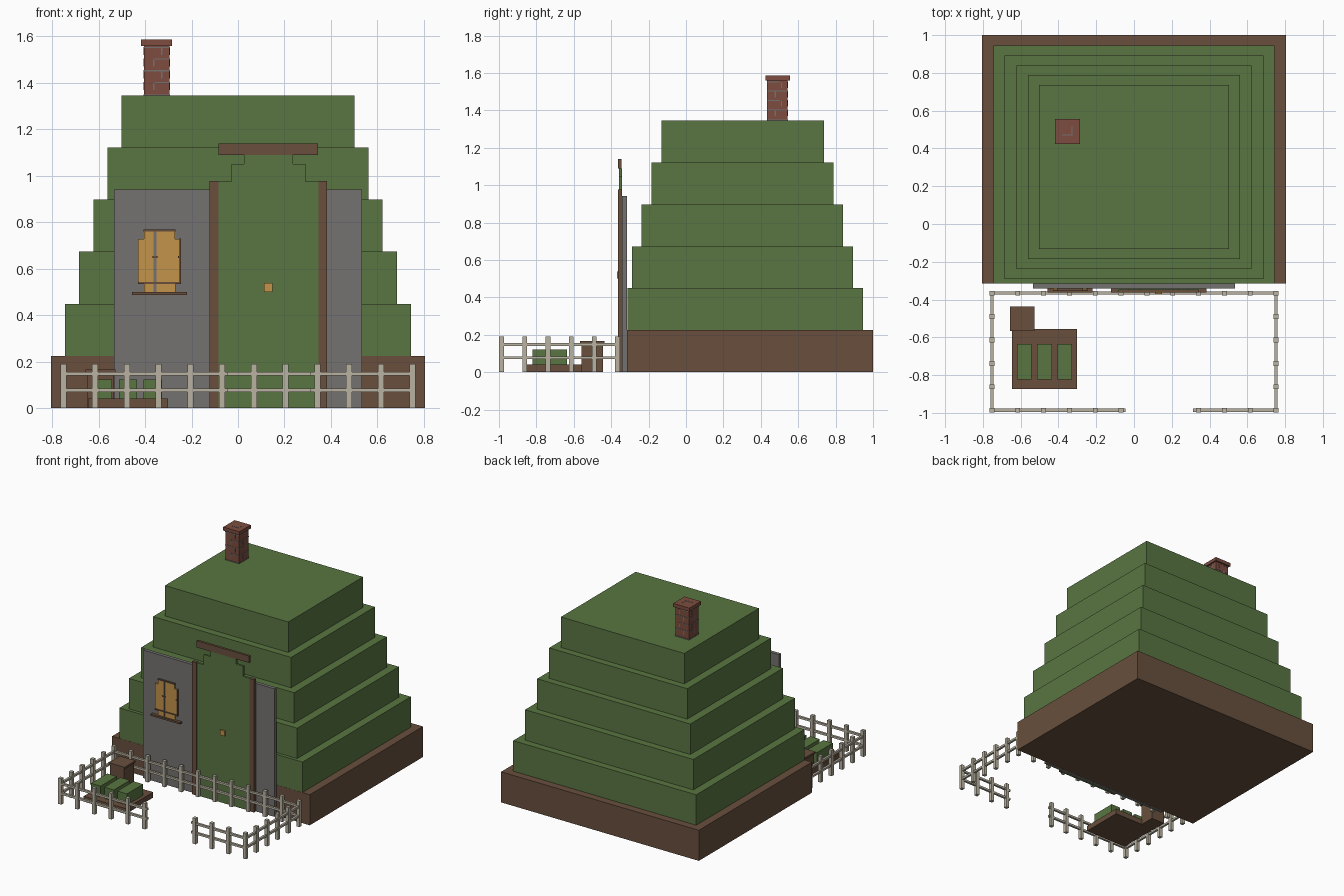
import bpy, bmesh

cube = bpy.data.objects.get("Cube")
if cube:
    bpy.data.objects.remove(cube, do_unlink=True)


def material(name, rgb):
    m = bpy.data.materials.new(name)
    m.use_nodes = True
    m.diffuse_color = (*rgb, 1)
    m.node_tree.nodes["Principled BSDF"].inputs["Base Color"].default_value = (*rgb, 1)
    return m


GRASS = material("grass green", (0.100, 0.180, 0.054))
WOOD = material("dark wood", (0.138, 0.078, 0.047))
STONE = material("stone grey", (0.175, 0.170, 0.163))
FENCE = material("pale fence wood", (0.490, 0.450, 0.360))
AMBER = material("amber", (0.540, 0.292, 0.068))
BRICK = material("brick red", (0.205, 0.073, 0.050))


def boxes(name, mat, *extents):
    """One object made of boxes given as (x0, x1, y0, y1, z0, z1)."""
    bm = bmesh.new()
    for x0, x1, y0, y1, z0, z1 in extents:
        verts = bmesh.ops.create_cube(bm, size=1)["verts"]
        for v in verts:
            v.co = (x1 if v.co.x > 0 else x0,
                    y1 if v.co.y > 0 else y0,
                    z1 if v.co.z > 0 else z0)
    mesh = bpy.data.meshes.new(name)
    bm.to_mesh(mesh)
    bm.free()
    mesh.materials.append(mat)
    obj = bpy.data.objects.new(name, mesh)
    bpy.context.collection.objects.link(obj)
    return obj


def prism(name, mat, outline, y0, y1):
    """Extrude an (x, z) outline from y0 (front) to y1 (back)."""
    bm = bmesh.new()
    face = bm.faces.new([bm.verts.new((x, y0, z)) for x, z in outline])
    ext = bmesh.ops.extrude_face_region(bm, geom=[face])["geom"]
    for v in ext:
        if isinstance(v, bmesh.types.BMVert):
            v.co.y = y1
    bmesh.ops.recalc_face_normals(bm, faces=bm.faces)
    mesh = bpy.data.meshes.new(name)
    bm.to_mesh(mesh)
    bm.free()
    mesh.materials.append(mat)
    obj = bpy.data.objects.new(name, mesh)
    bpy.context.collection.objects.link(obj)
    return obj


# Earth base and stepped grass mound
boxes("earth_base", WOOD, (-0.805, 0.805, -0.315, 1.0, 0, 0.225))
TIERS = [(0.745, -0.314, 0.945), (0.685, -0.29, 0.893), (0.623, -0.237, 0.84),
         (0.562, -0.185, 0.788), (0.502, -0.132, 0.737)]
for i, (hw, y0, y1) in enumerate(TIERS):
    z = 0.225 + i * 0.224
    boxes(f"grass_tier_{i + 1}", GRASS, (-hw, hw, y0, y1, z, z + 0.224))

# Stone front wall
boxes("front_wall", STONE, (-0.535, 0.535, -0.341, -0.316, 0, 0.942))

# Door with stepped top, frame, lintel and knob
CX = 0.131
half = [(0.215, 0), (0.215, 0.975), (0.16, 0.975), (0.16, 1.05), (0.105, 1.05), (0.105, 1.09)]
prism("door", GRASS, [(CX + x, z) for x, z in half] + [(CX - x, z) for x, z in reversed(half)],
      -0.358, -0.342)
boxes("door_frame", WOOD,
      *[(CX + min(s * 0.215, s * 0.253), CX + max(s * 0.215, s * 0.253), -0.363, -0.341, 0, 0.977)
        for s in (-1, 1)])
boxes("door_lintel", WOOD, (-0.083, 0.345, -0.363, -0.346, 1.09, 1.14))
boxes("door_knob", AMBER, (0.112, 0.149, -0.37, -0.357, 0.5, 0.538))

# Window: stepped amber panes, trim, mullions and sill
prism("window_panes", AMBER,
      [(-0.405, 0.5), (-0.27, 0.5), (-0.27, 0.538), (-0.25, 0.538), (-0.25, 0.728), (-0.272, 0.728),
       (-0.272, 0.762), (-0.405, 0.762), (-0.405, 0.728), (-0.43, 0.728), (-0.43, 0.538), (-0.405, 0.538)],
      -0.349, -0.340)
boxes("window_trim", WOOD,
      (-0.407, -0.27, -0.354, -0.340, 0.76, 0.768),
      (-0.254, -0.245, -0.354, -0.340, 0.536, 0.73),
      (-0.43, -0.245, -0.354, -0.340, 0.535, 0.543))
boxes("window_mullion", STONE, (-0.364, -0.351, -0.353, -0.340, 0.5, 0.76))
boxes("window_latches", WOOD,
      (-0.368, -0.347, -0.356, -0.348, 0.647, 0.655),
      (-0.258, -0.248, -0.356, -0.348, 0.647, 0.655))
boxes("window_sill", WOOD, (-0.457, -0.219, -0.363, -0.340, 0.487, 0.5))

# Chimney with mortar lines and cap
X0, X1, Y0, Y1 = -0.405, -0.295, 0.434, 0.544
E = 0.002
boxes("chimney_stack", BRICK, (X0, X1, Y0, Y1, 1.34, 1.562))
boxes("chimney_cap", BRICK, (-0.417, -0.285, 0.424, 0.556, 1.56, 1.586))
XM, YM = (X0 + X1) / 2, (Y0 + Y1) / 2
joints = [(X0 - E, X1 + E, Y0 - E, Y1 + E, 1.343, 1.35)]
for i, z in enumerate((1.40, 1.45, 1.50, 1.55)):
    # Short courses wrap alternating corners, with upright joints between
    a, b = ((X0 - E, X1 - 0.045), (Y0 - E, Y1 - 0.045)) if i % 2 else \
           ((X0 + 0.045, X1 + E), (Y0 + 0.045, Y1 + E))
    joints.append((a[0], a[1], Y0 - E, Y1 + E, z, z + 0.005))
    joints.append((X0 - E, X1 + E, b[0], b[1], z, z + 0.005))
    d = 0.018 if i % 2 else -0.015
    joints.append((XM + d, XM + d + 0.006, Y0 - E, Y1 + E, z - 0.03, z))
    joints.append((X0 - E, X1 + E, YM + d, YM + d + 0.006, z - 0.03, z))
boxes("chimney_mortar", STONE, *joints)
boxes("cap_mortar", STONE,
      (-0.38, -0.325, 0.468, 0.473, 1.584, 1.5875),
      (-0.33, -0.325, 0.468, 0.515, 1.584, 1.5875))

# Garden fence: posts and two rails per side, with a gate gap at the front
XF, YB, YF, R = 0.752, -0.366, -0.986, 0.0125
xs = [-XF + i * 2 * XF / 11 for i in range(12)]
ys = [YF + i * (YB - YF) / 5 for i in range(6)]
spots = [(x, YB) for x in xs]
spots += [(x, YF) for i, x in enumerate(xs) if i < 6 or i > 7]
spots += [(s * XF, y) for s in (-1, 1) for y in ys[1:-1]]
boxes("fence_posts", FENCE, *[(x - R, x + R, y - R, y + R, 0, 0.19) for x, y in spots])
rails = []
T = 0.008
for z0 in (0.070, 0.140):
    z1 = z0 + 0.015
    rails.append((-XF, XF, YB - T, YB + T, z0, z1))
    rails.append((-XF, -0.045, YF - T, YF + T, z0, z1))
    rails.append((0.312, XF, YF - T, YF + T, z0, z1))
    for s in (-1, 1):
        rails.append((s * XF - T, s * XF + T, YF, YB, z0, z1))
boxes("fence_rails", FENCE, *rails)

# Vegetable bed with three green rows
boxes("garden_bed", WOOD, (-0.645, -0.302, -0.873, -0.555, 0, 0.04))
boxes("garden_rows", GRASS,
      *[(x, x + 0.078, -0.822, -0.635, 0.04, 0.122) for x in (-0.62, -0.513, -0.406)])

# Storage crate with lid
boxes("crate_body", WOOD, (-0.648, -0.537, -0.56, -0.444, 0, 0.153))
boxes("crate_lid", WOOD, (-0.656, -0.528, -0.566, -0.436, 0.152, 0.166))
